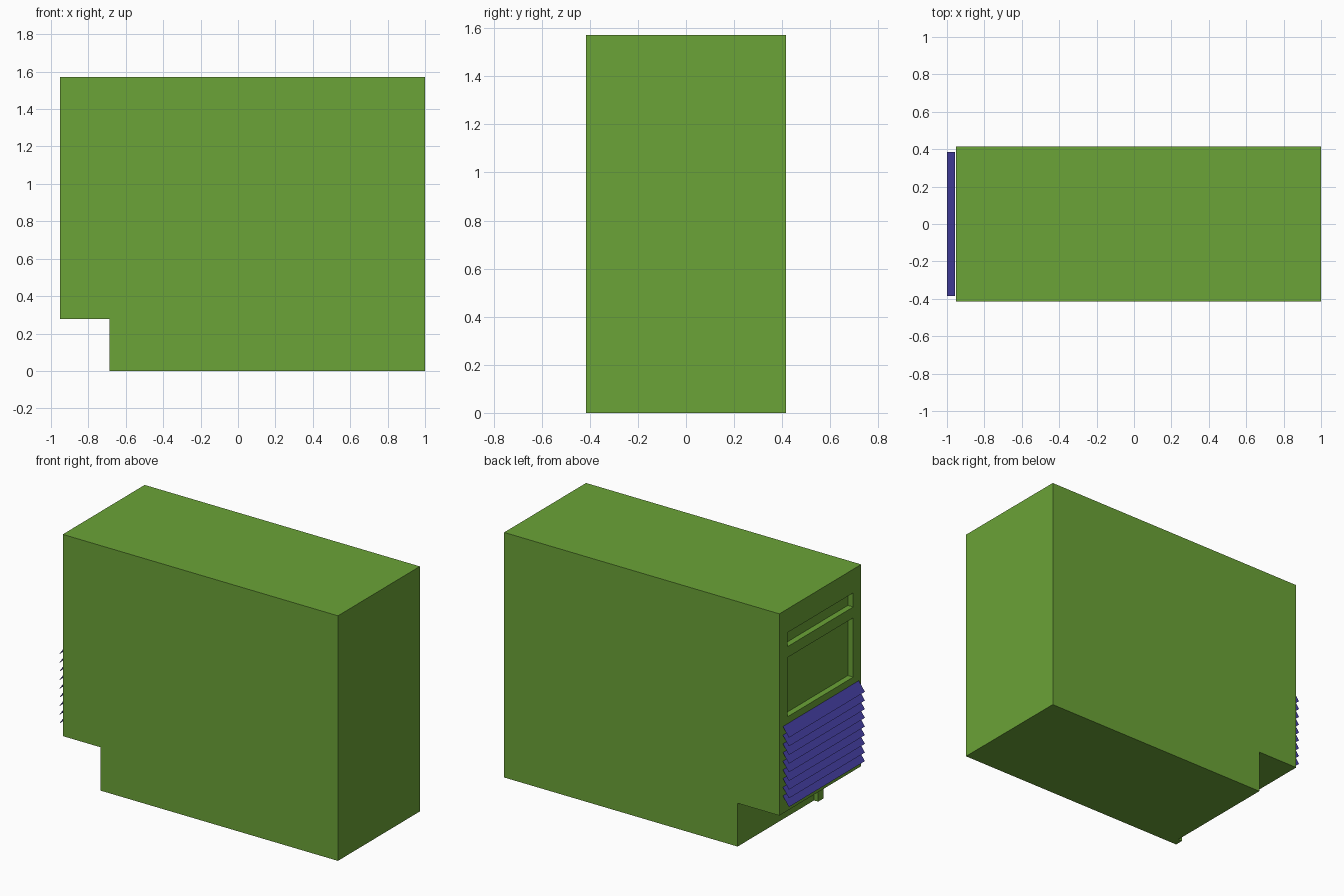
import bpy
import bmesh

if "Cube" in bpy.data.objects:
    bpy.data.objects.remove(bpy.data.objects["Cube"])

HALF_W = 0.415            # half width in y
LEFT, RIGHT, TOP = -0.953, 1.0, 1.572
NOTCH_X, NOTCH_Z = -0.657, 0.278


def material(name, color):
    mat = bpy.data.materials.new(name)
    mat.diffuse_color = color
    mat.use_nodes = True
    mat.node_tree.nodes["Principled BSDF"].inputs["Base Color"].default_value = mat.diffuse_color
    return mat


def make_object(name, bm, mat=None):
    bmesh.ops.recalc_face_normals(bm, faces=bm.faces)
    mesh = bpy.data.meshes.new(name)
    bm.to_mesh(mesh)
    bm.free()
    ob = bpy.data.objects.new(name, mesh)
    bpy.context.collection.objects.link(ob)
    if mat:
        mesh.materials.append(mat)
    return ob


def prism(name, profile, y0, y1, mat=None):
    """Extrude an x-z outline from y0 to y1."""
    bm = bmesh.new()
    face = bm.faces.new([bm.verts.new((x, y0, z)) for x, z in profile])
    ext = bmesh.ops.extrude_face_region(bm, geom=[face])
    verts = [g for g in ext["geom"] if isinstance(g, bmesh.types.BMVert)]
    bmesh.ops.translate(bm, verts=verts, vec=(0, y1 - y0, 0))
    return make_object(name, bm, mat)


def box(name, x0, x1, y0, y1, z0, z1, mat=None):
    return prism(name, [(x0, z0), (x1, z0), (x1, z1), (x0, z1)], y0, y1, mat)


green = material("green_casing", (0.147, 0.366, 0.038, 1))
blue = material("blue_slats", (0.065, 0.055, 0.40, 1))

# Casing with the toe notch at the lower left
casing = prism("casing", [(NOTCH_X, 0), (RIGHT, 0), (RIGHT, TOP), (LEFT, TOP),
                          (LEFT, NOTCH_Z), (NOTCH_X, NOTCH_Z)],
               -HALF_W, HALF_W, green)

# Slot and window recessed into the left face
for name, z0, z1 in (("slot", 1.33, 1.42), ("window", 0.88, 1.26)):
    cutter = box(name + "_cutter", LEFT - 0.1, LEFT + 0.038, -0.334, 0.334, z0, z1)
    mod = casing.modifiers.new(name + "_recess", "BOOLEAN")
    mod.operation = "DIFFERENCE"
    mod.solver = "EXACT"
    mod.object = cutter
    bpy.context.view_layer.objects.active = casing
    bpy.ops.object.modifier_apply(modifier=mod.name)
    bpy.data.objects.remove(cutter)

# Narrow lip standing in the notch at the front edge
box("notch_lip", -0.686, NOTCH_X, -HALF_W, -0.36, 0, NOTCH_Z, green)

# Louvre slats, thin sheets sloping down and outward
bm = bmesh.new()
for i in range(9):
    z = 0.334 + i * 0.0556
    bm.faces.new([bm.verts.new(p) for p in (
        (-1.0, -0.385, z), (-1.0, 0.385, z),
        (-0.957, 0.385, z + 0.06), (-0.957, -0.385, z + 0.06))])
louvre = make_object("louvre_slats", bm, blue)
for poly in louvre.data.polygons:
    if poly.normal.x > 0:
        poly.flip()
